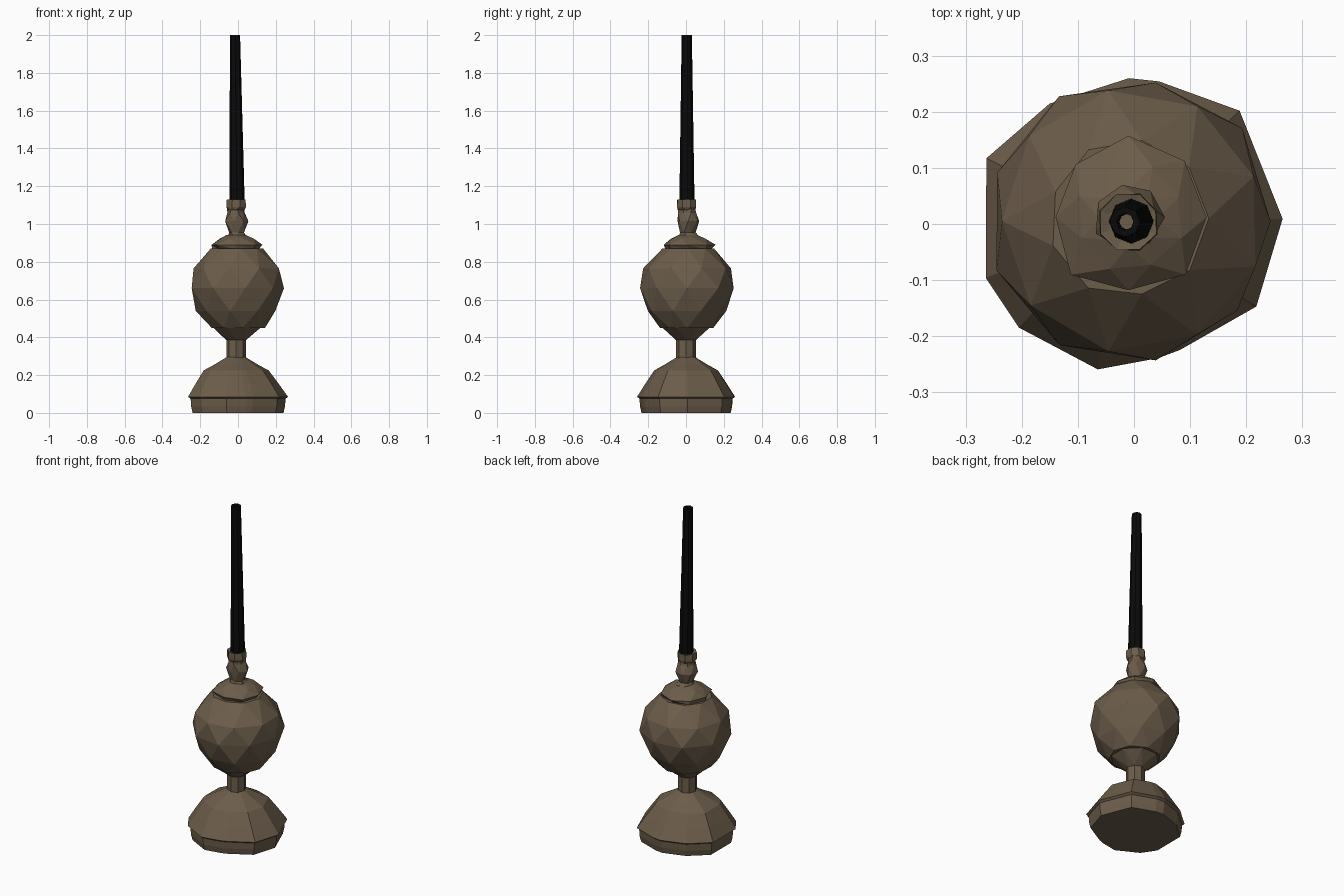
import bpy, bmesh, math, random

if "Cube" in bpy.data.objects:
    bpy.data.objects.remove(bpy.data.objects["Cube"])

random.seed(4)


def material(name, rgb):
    m = bpy.data.materials.new(name)
    m.diffuse_color = (*rgb, 1)
    m.use_nodes = True
    m.node_tree.nodes["Principled BSDF"].inputs["Base Color"].default_value = m.diffuse_color
    return m


BROWN = material("aged_brown", (0.15, 0.109, 0.069))
BLACK = material("black", (0.003, 0.003, 0.003))


def lathe(name, rings, sides, mats, jitter=0.0, outline=None, bottom_mat=0, top_mat=0):
    """Stack of faceted rings: (z, radius, centre x, centre y, twist by half a step)."""
    bm = bmesh.new()
    step = 2 * math.pi / sides
    loops, angle = [], 0.0
    for z, r, cx, cy, twist in rings:
        angle += twist * step / 2
        loop = []
        for j in range(sides):
            if outline:
                a, k = math.radians(outline[j][0]), outline[j][1]
            else:
                a, k = angle + j * step, 1.0
            rr = r * k * (1 + random.uniform(-jitter, jitter))
            loop.append(bm.verts.new((cx + rr * math.cos(a), cy + rr * math.sin(a), z)))
        loops.append((loop, twist))
    for (a, _), (b, twist) in zip(loops, loops[1:]):
        for j in range(sides):
            k = (j + 1) % sides
            if twist or jitter:
                bm.faces.new((a[j], a[k], b[j]))
                bm.faces.new((a[k], b[k], b[j]))
            else:
                bm.faces.new((a[j], a[k], b[k], b[j]))
    bm.faces.new(loops[0][0][::-1]).material_index = bottom_mat
    bm.faces.new(loops[-1][0]).material_index = top_mat
    me = bpy.data.meshes.new(name)
    bm.to_mesh(me)
    bm.free()
    for m in mats:
        me.materials.append(m)
    ob = bpy.data.objects.new(name, me)
    bpy.context.collection.objects.link(ob)
    return ob


# Irregular foot outline: (angle in degrees, radius)
FOOT = [(2, .265), (47, .276), (80, .258), (92, .26), (125, .262), (156, .288),
        (200, .281), (222, .276), (256, .267), (280, .243), (290, .239), (326, .263)]
lathe("foot", [(0, .91, 0, 0, 0), (.035, .94, 0, 0, 0), (.075, .95, 0, 0, 0),
               (.085, 1.0, 0, 0, 0), (.155, .83, -.005, 0, 0),
               (.225, .65, -.01, 0, 0), (.255, .44, -.01, 0, 0), (.295, .19, -.01, 0, 0)],
      12, [BROWN], outline=FOOT)

# Narrow waist flaring into the bulb
lathe("waist", [(.28, .052, -.01, 0, 0), (.385, .052, -.01, 0, 0),
                (.455, .14, -.005, 0, 1)], 8, [BROWN])

# Round faceted bulb
lathe("bulb", [(.45, .145, 0, .005, 0), (.54, .215, -.005, .005, 1),
               (.66, .252, -.005, .005, 1), (.765, .232, -.005, .005, 1),
               (.87, .14, -.01, .01, 1)], 9, [BROWN], jitter=.025)

# Cap over the bulb
lathe("cap", [(.865, .125, -.01, .012, 0), (.89, .138, -.01, .012, 0),
              (.922, .095, -.005, .012, 1), (.942, .05, -.01, .008, 1)],
      8, [BROWN], jitter=.06)

# Crooked neck
lathe("neck", [(.925, .058, -.005, .02, 0), (.955, .042, -.008, .008, 1),
               (1.015, .062, -.008, .012, 1), (1.06, .047, -.01, .005, 1),
               (1.085, .046, -.01, .005, 0)], 7, [BROWN], jitter=.08)

# Collar gripping the stem
lathe("collar", [(1.075, .046, -.01, .003, 0), (1.09, .055, -.01, .003, 1),
                 (1.13, .053, -.01, .003, 0), (1.125, .036, -.01, .003, 0)],
      8, [BROWN], jitter=.03)

# Tapered hollow stem with a narrow bore
lathe("stem", [(1.09, .041, -.005, .005, 0), (1.13, .040, -.005, .005, 0),
               (2.0, .027, -.016, .004, 0), (2.0, .015, -.016, .004, 0),
               (1.14, .014, -.012, .004, 0)], 8, [BLACK, BROWN], top_mat=1)
